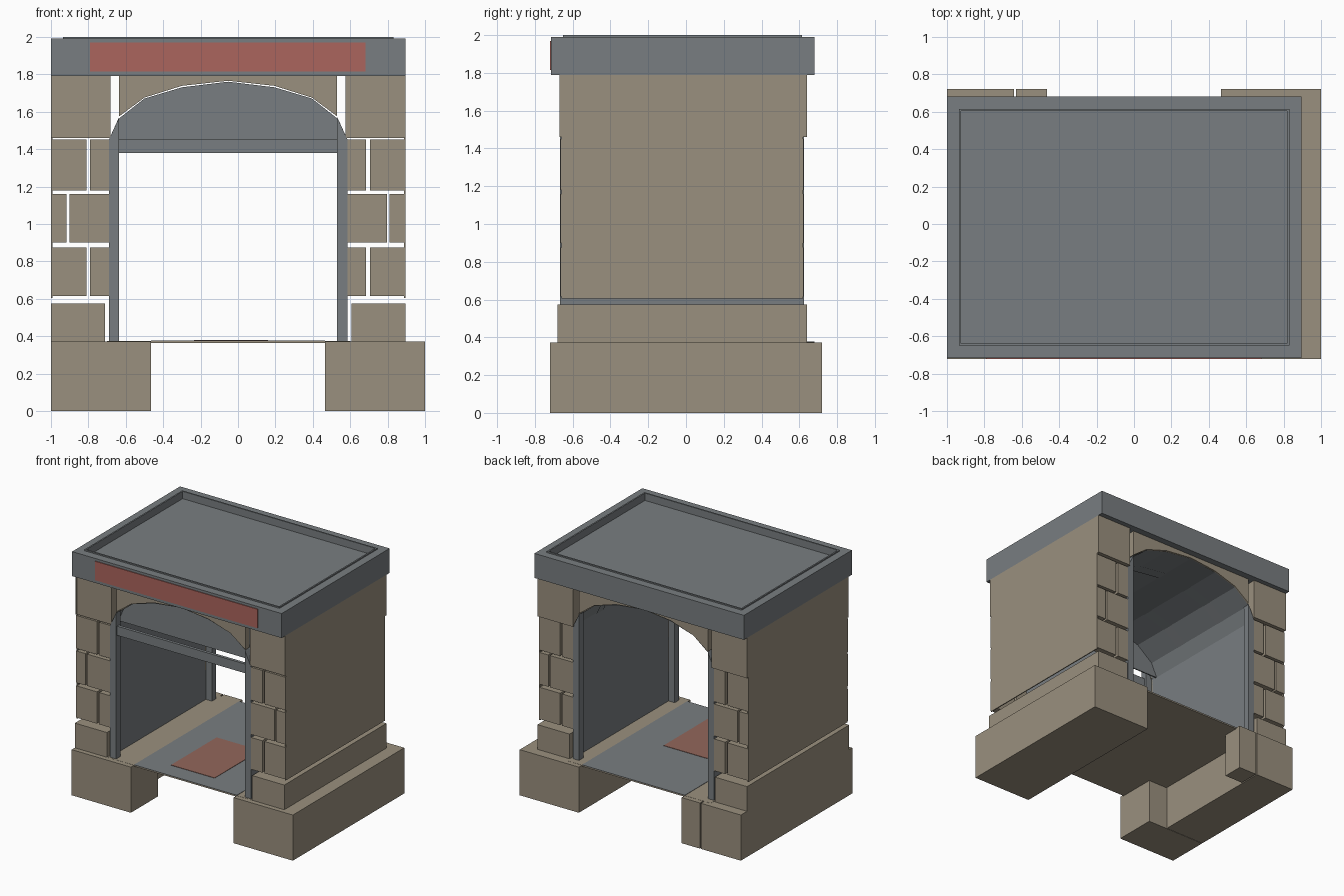
import bpy
import bmesh

if "Cube" in bpy.data.objects:
    bpy.data.objects.remove(bpy.data.objects["Cube"], do_unlink=True)


def material(name, rgb):
    mat = bpy.data.materials.new(name)
    mat.use_nodes = True
    colour = (*rgb, 1.0)
    mat.diffuse_color = colour
    mat.node_tree.nodes["Principled BSDF"].inputs["Base Color"].default_value = colour
    return mat


STONE = material("warm_stone", (0.323, 0.279, 0.209))
GREY = material("slate_grey", (0.19, 0.207, 0.218))
RED = material("sign_red", (0.407, 0.13, 0.109))
RUG = material("rug_red", (0.29, 0.135, 0.105))


def finish(name, bm, mat):
    bmesh.ops.recalc_face_normals(bm, faces=bm.faces)
    mesh = bpy.data.meshes.new(name)
    bm.to_mesh(mesh)
    bm.free()
    mesh.materials.append(mat)
    obj = bpy.data.objects.new(name, mesh)
    bpy.context.collection.objects.link(obj)
    return obj


def prism(name, outline, y0, y1, mat):
    """Extrude an x-z outline along y."""
    bm = bmesh.new()
    face = bm.faces.new([bm.verts.new((x, y0, z)) for x, z in outline])
    out = bmesh.ops.extrude_face_region(bm, geom=[face])
    moved = [v for v in out["geom"] if isinstance(v, bmesh.types.BMVert)]
    bmesh.ops.translate(bm, verts=moved, vec=(0, y1 - y0, 0))
    return finish(name, bm, mat)


def box(name, x, y, z, mat):
    outline = [(x[0], z[0]), (x[1], z[0]), (x[1], z[1]), (x[0], z[1])]
    return prism(name, outline, y[0], y[1], mat)


def ring(name, x, y, z, width, mat):
    """Rectangular frame lying flat."""
    box(name + "_front", x, (y[0], y[0] + width), z, mat)
    box(name + "_back", x, (y[1] - width, y[1]), z, mat)
    inner = (y[0] + width, y[1] - width)
    box(name + "_right", (x[0], x[0] + width), inner, z, mat)
    box(name + "_left", (x[1] - width, x[1]), inner, z, mat)


def strip(name, profile, y0, y1, mat):
    """Open x-z profile swept along y."""
    bm = bmesh.new()
    a = [bm.verts.new((x, y0, z)) for x, z in profile]
    b = [bm.verts.new((x, y1, z)) for x, z in profile]
    for i in range(len(a) - 1):
        bm.faces.new((a[i], a[i + 1], b[i + 1], b[i]))
    return finish(name, bm, mat)


# The building is symmetric about a line a little right of centre
AXIS = -0.0525


def flip(points):
    return [(2 * AXIS - x, z) for x, z in points]


def both_sides(name, x, y, z, mat):
    box("right_" + name, x, y, z, mat)
    box("left_" + name, (2 * AXIS - x[1], 2 * AXIS - x[0]), y, z, mat)


# Footings
box("left_footing", (0.465, 1), (-0.72, 0.72), (0, 0.373), STONE)
box("right_footing", (-1, -0.64), (-0.367, 0.72), (0, 0.373), STONE)
box("right_footing_front", (-1, -0.465), (-0.72, -0.37), (0, 0.373), STONE)
box("right_footing_back", (-0.63, -0.465), (0.55, 0.72), (0, 0.373), STONE)

# Floor and rug
box("floor_base", (-0.7, 0.6), (-0.68, 0.68), (0.364, 0.374), STONE)
box("floor", (-0.465, 0.465), (-0.68, 0.68), (0.37, 0.377), GREY)
box("rug", (-0.235, 0.16), (-0.53, 0.06), (0.377, 0.38), RUG)

# Side walls: plinth course and thin outer skin
both_sides("plinth", (-1, -0.71), (-0.68, 0.64), (0.373, 0.575), STONE)
both_sides("outer_wall", (-1, -0.992), (-0.66, 0.62), (0.605, 1.46), STONE)
both_sides("upper_wall", (-1, -0.992), (-0.67, 0.64), (1.46, 1.79), STONE)

# Stone courses on the front and back, with open joints
split_a = [(-1, -0.81), (-0.79, -0.69)]
split_b = [(-1, -0.915), (-0.9, -0.69)]
courses = [
    ((0.615, 0.875), split_a),
    ((0.9, 1.16), split_b),
    ((1.18, 1.45), split_a),
    ((1.46, 1.79), [(-1, -0.68)]),
]
for row, (z, blocks) in enumerate(courses):
    back = 0.64 if row == 3 else 0.622
    for i, x in enumerate(blocks):
        both_sides(f"front_block_{row}_{i}", x, (-0.665, -0.6), z, STONE)
        both_sides(f"back_block_{row}_{i}", x, (0.56, back), z, STONE)

# Arch curve: right half, springing to crown
half = [(-0.69, 1.45), (-0.64, 1.56), (-0.5, 1.67), (-0.3, 1.73)]
arch = half + [(AXIS, 1.76)] + flip(half)[::-1]

# Barrel vault with its inner walls
vault = [(-0.69, 0.374)] + arch + flip([(-0.69, 0.374)])
strip("vault", vault, -0.655, 0.62, GREY)

# Flat bands on the inside of the vault
inset = [(AXIS + (x - AXIS) * 0.992, z - 0.006) for x, z in arch]
band = [(inset[0][0], 0.47)] + inset + [(inset[-1][0], 0.47)]
for i, y in enumerate((-0.23, 0.24)):
    strip(f"vault_band_{i}", band, y, y + 0.09, GREY)

# Jambs and spandrels at both ends
jamb = [(-0.69, 0.374), (-0.635, 0.374), (-0.635, 1.57), (-0.69, 1.45)]
spandrel = [(-0.635, 1.79), (-0.635, 1.575), (-0.5, 1.675), (-0.3, 1.738),
            (AXIS, 1.765), (AXIS, 1.79)]
for end, y0, y1 in (("front", -0.667, -0.61), ("back", 0.57, 0.625)):
    for side, change in (("right", list), ("left", flip)):
        prism(f"{end}_{side}_jamb", change(jamb), y0, y1, GREY)
        prism(f"{end}_{side}_spandrel", change(spandrel), y0 + 0.005, y1, STONE)

# Lintel bar and the panel filling the arch above it
box("lintel", (-0.64, 0.535), (-0.655, -0.63), (1.38, 1.455), GREY)
prism("arch_panel", arch, -0.56, -0.55, GREY)

# Roof slab, parapet, raised lip and sign
roof_x, roof_y = (-1, 0.895), (-0.715, 0.68)
box("roof", roof_x, roof_y, (1.79, 1.94), GREY)
ring("parapet", roof_x, roof_y, (1.94, 1.99), 0.07, GREY)
ring("parapet_lip", (-0.935, 0.83), (-0.65, 0.615), (1.94, 2.0), 0.012, GREY)
box("sign", (-0.79, 0.68), (-0.721, -0.714), (1.815, 1.97), RED)
